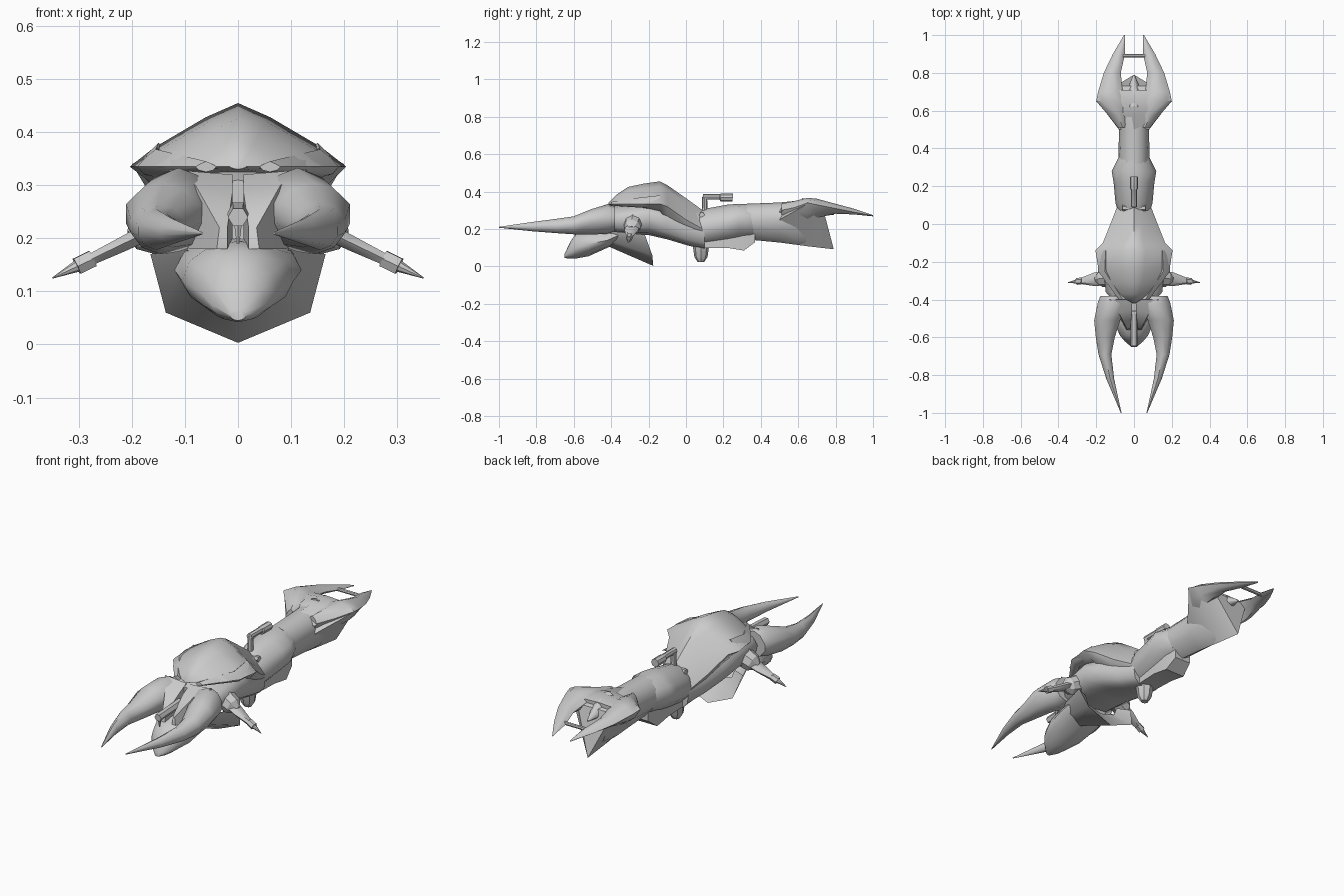
import bpy, bmesh, math
from mathutils import Vector

grey = bpy.data.materials.new("plain_grey")
grey.diffuse_color = (0.6, 0.6, 0.6, 1)


def finish(name, bm, angle):
    bmesh.ops.recalc_face_normals(bm, faces=bm.faces)
    me = bpy.data.meshes.new(name)
    bm.to_mesh(me)
    bm.free()
    me.materials.append(grey)
    ob = bpy.data.objects.new(name, me)
    bpy.context.collection.objects.link(ob)
    bpy.context.view_layer.objects.active = ob
    ob.select_set(True)
    bpy.ops.object.shade_smooth_by_angle(angle=math.radians(angle))
    ob.select_set(False)
    return ob


def skin(name, rings, closed=True, angle=48):
    """Join rings of points; closed rings also get end caps."""
    bm = bmesh.new()
    vs = [[bm.verts.new(p) for p in r] for r in rings]
    n = len(rings[0])
    for a, b in zip(vs, vs[1:]):
        for i in range(n if closed else n - 1):
            j = (i + 1) % n
            bm.faces.new((a[i], a[j], b[j], b[i]))
    if closed:
        bm.faces.new(vs[0])
        bm.faces.new(vs[-1])
    return finish(name, bm, angle)


def loft(name, secs, top=1.2, low=1.2, n=12, sx=1, angle=48):
    """Sections (y, centre x, half width, top z, widest z, bottom z)."""
    rings = []
    for y, cx, w, zt, zw, zb in secs:
        ring = []
        for i in range(n):
            a = 2 * math.pi * i / n
            s, c = math.sin(a), math.cos(a)
            p = top if c >= 0 else low
            x = cx + w * math.copysign(abs(s) ** p, s)
            h = abs(c) ** p
            ring.append((sx * x, y, zw + h * ((zt - zw) if c >= 0 else (zb - zw))))
        rings.append(ring)
    return skin(name, rings, angle=angle)


def rod(name, stations, n=8):
    """Round bar through ((x, y, z), radius) stations on one straight line."""
    d = (Vector(stations[-1][0]) - Vector(stations[0][0])).normalized()
    u = d.cross(Vector((0, 0, 1)) if abs(d.z) < 0.9 else Vector((1, 0, 0))).normalized()
    v = d.cross(u)
    skin(name, [[Vector(p) + r * (u * math.cos(2 * math.pi * i / n) + v * math.sin(2 * math.pi * i / n))
                 for i in range(n)] for p, r in stations], angle=30)


# Domed shell with a sharp rim, and the hull below it
loft("domed_shell", [
    (-0.415, 0, 0.015, 0.34, 0.335, 0.33), (-0.37, 0, 0.09, 0.385, 0.335, 0.325),
    (-0.31, 0, 0.15, 0.425, 0.335, 0.315), (-0.23, 0, 0.19, 0.442, 0.335, 0.3),
    (-0.14, 0, 0.204, 0.455, 0.335, 0.27), (-0.1, 0, 0.165, 0.435, 0.32, 0.2),
    (0.0, 0, 0.125, 0.365, 0.25, 0.15), (0.09, 0, 0.09, 0.3, 0.2, 0.1)], top=1.75, low=1.3)
loft("hull", [
    (-0.42, 0, 0.10, 0.31, 0.26, 0.19), (-0.36, 0, 0.15, 0.33, 0.26, 0.175),
    (-0.2, 0, 0.165, 0.35, 0.28, 0.168), (-0.1, 0, 0.148, 0.35, 0.24, 0.145),
    (0.0, 0, 0.115, 0.33, 0.2, 0.115), (0.1, 0, 0.085, 0.29, 0.18, 0.09)], low=0.7)

# Segmented tail: waist, flared middle, slim rear
loft("tail_front", [
    (0.07, 0, 0.085, 0.295, 0.2, 0.11), (0.11, 0, 0.098, 0.31, 0.21, 0.11),
    (0.22, 0, 0.108, 0.33, 0.23, 0.125), (0.28, 0, 0.118, 0.335, 0.25, 0.14),
    (0.36, 0, 0.078, 0.335, 0.24, 0.145)], top=1.15, low=1.15)
loft("tail_rear", [
    (0.32, 0, 0.082, 0.335, 0.24, 0.145), (0.5, 0, 0.08, 0.342, 0.25, 0.128),
    (0.6, 0, 0.085, 0.345, 0.28, 0.115), (0.7, 0, 0.06, 0.335, 0.29, 0.12)], top=1.0, low=1.3)
# Wide wedge keel, spanning from the pincer corners down to a low point
skin("tail_keel", [
    [(-0.08, 0.5, 0.25), (0, 0.5, 0.33), (0.08, 0.5, 0.25), (0, 0.5, 0.128)],
    [(-0.195, 0.65, 0.335), (0, 0.65, 0.345), (0.195, 0.65, 0.335), (0, 0.65, 0.108)],
    [(-0.1, 0.73, 0.32), (0, 0.73, 0.32), (0.1, 0.73, 0.32), (0, 0.79, 0.092)]], angle=30)
# Top deck joining tail and pincers, with a centre spike
skin("tail_deck", [[(-w, y, z), (0, y, t), (w, y, z), (0, y, 0.26)] for y, w, z, t in (
    (0.5, 0.078, 0.29, 0.342), (0.58, 0.13, 0.325, 0.35), (0.65, 0.19, 0.345, 0.362), (0.71, 0.1, 0.34, 0.345))])
loft("tail_spike", [(0.62, 0, 0.045, 0.365, 0.32, 0.28), (0.7, 0, 0.04, 0.35, 0.3, 0.27),
                    (0.79, 0, 0.004, 0.285, 0.28, 0.275)])

for side, sx in (("right", 1), ("left", -1)):
    # Rear pincer blades
    loft(side + "_rear_pincer", [
        (0.51, 0.06, 0.025, 0.335, 0.30, 0.26), (0.58, 0.085, 0.055, 0.35, 0.315, 0.25),
        (0.65, 0.12, 0.08, 0.367, 0.34, 0.25), (0.7, 0.125, 0.065, 0.362, 0.33, 0.26),
        (0.8, 0.115, 0.045, 0.335, 0.31, 0.282), (0.9, 0.08, 0.032, 0.308, 0.29, 0.278),
        (1.0, 0.05, 0.003, 0.275, 0.272, 0.268)], sx=sx, n=8, top=1.4, low=1.5)
    # Front mandibles, curving in to points
    loft(side + "_mandible", [
        (-0.38, 0.115, 0.066, 0.322, 0.25, 0.19), (-0.42, 0.112, 0.085, 0.333, 0.25, 0.175),
        (-0.51, 0.142, 0.073, 0.305, 0.25, 0.17), (-0.6, 0.152, 0.053, 0.268, 0.225, 0.172),
        (-0.69, 0.154, 0.036, 0.255, 0.215, 0.178), (-0.82, 0.126, 0.022, 0.238, 0.212, 0.188),
        (-1.0, 0.068, 0.002, 0.212, 0.21, 0.207)], sx=sx, n=10, top=1.15, low=1.1)
    # Inner mouth plates between mandible and jaw
    skin(side + "_mouth_plate", [
        [(sx * 0.01, -0.40, 0.32), (sx * 0.13, -0.40, 0.33), (sx * 0.12, -0.40, 0.2), (sx * 0.01, -0.40, 0.2)],
        [(sx * 0.01, -0.46, 0.29), (sx * 0.08, -0.47, 0.3), (sx * 0.09, -0.47, 0.18), (sx * 0.01, -0.47, 0.2)],
        [(sx * 0.02, -0.55, 0.22), (sx * 0.035, -0.56, 0.22), (sx * 0.04, -0.56, 0.18), (sx * 0.02, -0.56, 0.18)]])

    # Flat side arms with root block, collar and spike
    def arm(t):
        return (sx * (0.15 + 0.2 * t), -0.285 - 0.025 * t, 0.222 - 0.097 * t)
    rod(side + "_arm_root", [(arm(-0.1), 0.05), (arm(0.12), 0.045), (arm(0.25), 0.02)])
    skin(side + "_arm", [[Vector(arm(t)) + Vector((0, w * a, h * b)) for a, b in
                          ((-1, 0), (-0.6, 1), (0.6, 1), (1, 0), (0.6, -1), (-0.6, -1))]
                         for t, w, h in ((0, 0.04, 0.018), (0.3, 0.036, 0.016), (0.64, 0.017, 0.012))])
    rod(side + "_collar", [(arm(0.62), 0.018), (arm(0.77), 0.018)], 6)
    rod(side + "_spike", [(arm(0.75), 0.012), (arm(1), 0.001)])
    # Thin flap along the shell rim
    loft(side + "_rim_flap", [(-0.4, 0.06, 0.02, 0.345, 0.335, 0.325), (-0.25, 0.155, 0.035, 0.368, 0.335, 0.315),
                              (-0.14, 0.15, 0.04, 0.38, 0.335, 0.31)], sx=sx, n=8, top=1.8)

# Angled block under the waist
skin("tail_block", [[(x * w, y, z) for x, z in ((-1, b), (1, b), (1, t), (-1, t))]
                    for y, w, b, t in ((0.1, 0.05, 0.1, 0.2), (0.22, 0.055, 0.1, 0.2),
                                       (0.31, 0.055, 0.085, 0.2), (0.37, 0.045, 0.13, 0.2))], angle=30)

# Lower jaw, pointed in plan with a shallow keel
loft("lower_jaw", [
    (-0.65, 0, 0.015, 0.065, 0.055, 0.045), (-0.62, 0, 0.05, 0.13, 0.075, 0.042),
    (-0.59, 0, 0.075, 0.175, 0.1, 0.042), (-0.52, 0, 0.105, 0.195, 0.12, 0.055),
    (-0.42, 0, 0.12, 0.2, 0.14, 0.1), (-0.33, 0, 0.1, 0.21, 0.18, 0.15)], top=1.0, low=1.1)

# Flared belly scoop, open at the back
front = [(-0.1, -0.41, 0.19), (-0.075, -0.41, 0.14), (0, -0.41, 0.105),
         (0.075, -0.41, 0.14), (0.1, -0.41, 0.19)]
rim = [(-0.165, -0.22, 0.17), (-0.136, -0.18, 0.06), (0, -0.175, 0.003),
       (0.136, -0.18, 0.06), (0.165, -0.22, 0.17)]
inner = [(x * 0.6, -0.25, 0.17 + (z - 0.17) * 0.4) for x, y, z in rim]
skin("belly_scoop", [front, rim, inner], closed=False, angle=60)

# Bulb under the waist
rod("waist_bulb", [((0, 0.08, 0.12), 0.045), ((0, 0.08, 0.05), 0.035), ((0, 0.08, 0.025), 0.018)], 8)

# Front gun with hanging blade
rod("front_gun", [((0, -0.46, 0.25), 0.02), ((0, -0.645, 0.24), 0.019)], 6)
rod("gun_blade", [((0, -0.63, 0.225), 0.008), ((0, -0.63, 0.19), 0.003)], 6)

# Top gun on its post
rod("gun_post", [((0, 0.1, 0.27), 0.016), ((0, 0.1, 0.375), 0.013)])
rod("gun_barrel", [((0, 0.09, 0.372), 0.015), ((0, 0.18, 0.372), 0.015),
                   ((0, 0.185, 0.368), 0.021), ((0, 0.25, 0.368), 0.021)])
rod("gun_base", [((-0.06, 0.085, 0.275), 0.015), ((0.06, 0.085, 0.275), 0.015)], 6)

# Bar between the rear pincers
rod("pincer_bar", [((-0.075, 0.89, 0.292), 0.009), ((0.075, 0.89, 0.292), 0.009)])
